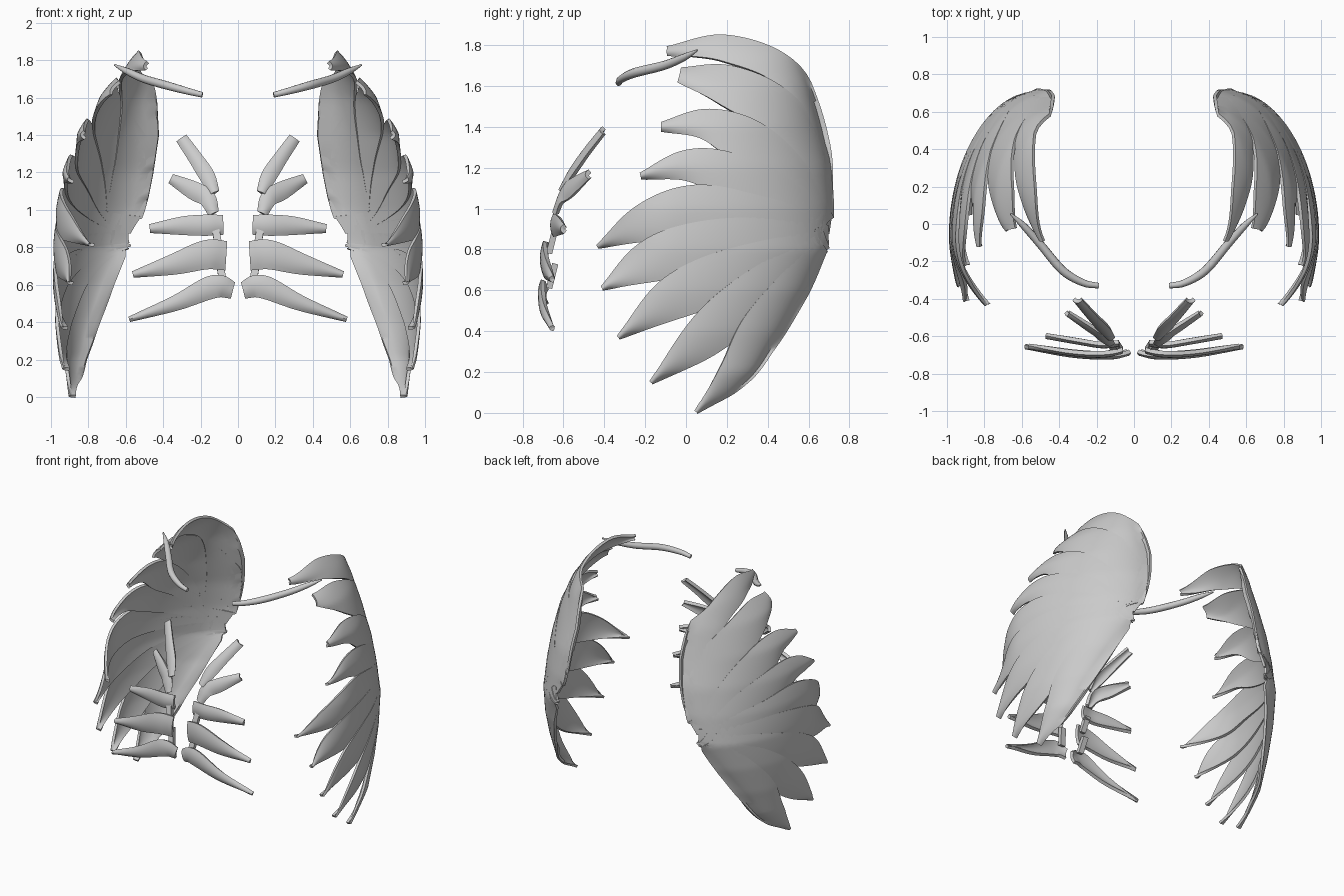
import bpy
from mathutils import Vector

if "Cube" in bpy.data.objects:
    bpy.data.objects.remove(bpy.data.objects["Cube"])


def spline(pts, t):
    """Catmull-Rom through tuples, t in 0..1."""
    n = len(pts) - 1
    i = min(int(t * n), n - 1)
    u = t * n - i
    a, b = Vector(pts[i]), Vector(pts[i + 1])
    p = Vector(pts[i - 1]) if i > 0 else a * 2 - b
    q = Vector(pts[i + 2]) if i + 2 <= n else b * 2 - a
    return 0.5 * (2 * a + (b - p) * u + (2 * p - 5 * a + 4 * b - q) * u * u
                  + (3 * a - p - 3 * b + q) * u ** 3)


def lerp_table(xs, ys, x):
    if x <= xs[0]:
        return ys[0]
    for i in range(len(xs) - 1):
        if x <= xs[i + 1]:
            return ys[i] + (ys[i + 1] - ys[i]) * (x - xs[i]) / (xs[i + 1] - xs[i])
    return ys[-1]


# Shell: back edge (y, x), outermost x and y of the outermost point, by height
Z = [0, .2, .4, .6, .8, 1.0, 1.2, 1.4, 1.6, 1.75, 1.85]
YB = [.12, .33, .47, .59, .69, .71, .695, .65, .60, .54, .46]
XB = [.88, .83, .75, .67, .58, .50, .46, .43, .44, .46, .46]
XO = [.89, .94, .965, .975, .975, .96, .925, .85, .73, .60, .52]
Y0 = [-.05, -.05, -.05, -.05, -.05, -.05, -.05, .03, .1, .2, .2]
K = [.4, .4, .4, .55, 1.3, 1.3, 1.2, 1.0, .8, 1.1, 1.1]


def shell_x(y, z):
    yb, xb, xo, y0, k = (lerp_table(Z, c, z) for c in (YB, XB, XO, Y0, K))
    if y < y0:
        return xo - k * (y0 - y) ** 2
    t = max(0, min(1, (yb - y) / (yb - y0)))
    return xb + (xo - xb) * (1 - (1 - t) ** 2) ** .6


def strip(name, point, nu, nv, thick):
    """Thickened, mirrored grid; point(t, v) with t 0..1 and v -1..1."""
    verts = [point(i / nu, 2 * j / nv - 1) for i in range(nu + 1) for j in range(nv + 1)]
    w = nv + 1
    faces = [(i * w + j, i * w + j + 1, (i + 1) * w + j + 1, (i + 1) * w + j)
             for i in range(nu) for j in range(nv)]
    me = bpy.data.meshes.new(name)
    me.from_pydata(verts, [], faces)
    ob = bpy.data.objects.new(name, me)
    bpy.context.collection.objects.link(ob)
    s = ob.modifiers.new("thickness", 'SOLIDIFY')
    s.thickness, s.offset = thick, 0
    finish(ob)


def finish(ob):
    m = ob.modifiers.new("mirror", 'MIRROR')
    m.use_mirror_merge = False
    bpy.ops.object.select_all(action='DESELECT')
    ob.select_set(True)
    bpy.context.view_layer.objects.active = ob
    bpy.ops.object.convert(target='MESH')
    bpy.ops.object.shade_smooth_by_angle(angle=0.7)


def frame(spine, t):
    d = spline(spine, min(1, t + .01)) - spline(spine, max(0, t - .01))
    return spline(spine, t), d.normalized()


# Side shells: overlapping feather blades fanned from a hub, spines in (y, z)
BLUNT, POINT = (.4, .8, 1, .85, .3), (.4, .8, 1, .8, .03)
feathers = [
    ([(.66, .95), (.635, 1.3), (.50, 1.645), (.2, 1.78), (-.09, 1.77)], .072, (.8, 1, 1, .9, .25)),
    ([(.67, .95), (.6, 1.25), (.44, 1.47), (.2, 1.60), (-.03, 1.65)], .115, BLUNT),
    ([(.68, .93), (.5, 1.17), (.3, 1.32), (.1, 1.41), (-.12, 1.40)], .115, (.4, .8, 1, .65, .15)),
    ([(.68, .92), (.45, 1.07), (.2, 1.17), (0, 1.21), (-.22, 1.16)], .105, (.4, .9, 1, .7, .1)),
    ([(.70, .92), (.35, .97), (.05, 1.0), (-.2, .93), (-.43, .815)], .115, POINT),
    ([(.69, .87), (.3, .86), (0, .8), (-.2, .73), (-.41, .61)], .12, POINT),
    ([(.68, .85), (.35, .74), (.1, .64), (-.1, .54), (-.33, .37)], .12, POINT),
    ([(.66, .83), (.42, .66), (.22, .49), (.05, .34), (-.17, .15)], .115, POINT),
    ([(.65, .82), (.52, .62), (.37, .41), (.25, .21), (.05, .005)], .105, POINT),
]
for n, (spine, hw, prof) in enumerate(feathers):
    def blade(t, v):
        p, d = frame(spine, t)
        w = hw * max(.01, spline([(a, 0) for a in prof], t)[0])
        y, z = p[0] + d[1] * w * v, p[1] - d[0] * w * v
        return (shell_x(y, z) + t * (.014 * (1 - v * v) + .012 * v - .008), y, max(z, 0))
    strip(f"shell_blade_{n + 1}", blade, 36, 10, .018)

# Front ribs: spines in (x, y, z), half widths from the middle outwards
ribs = [
    ([(.125, -.60, 1.09), (.165, -.55, 1.18), (.23, -.48, 1.28), (.30, -.40, 1.38)], (.02, .037, .032, .026)),
    ([(.13, -.63, .98), (.165, -.60, 1.06), (.24, -.55, 1.105), (.355, -.47, 1.165)], (.022, .042, .044, .02)),
    ([(.08, -.63, .92), (.17, -.64, .918), (.30, -.62, .915), (.47, -.59, .90)], (.048, .052, .044, .015)),
    ([(.065, -.67, .755), (.17, -.69, .76), (.34, -.68, .71), (.56, -.645, .655)], (.075, .075, .052, .008)),
    ([(.03, -.68, .57), (.13, -.70, .59), (.33, -.69, .503), (.58, -.645, .415)], (.04, .058, .036, .004)),
]
for n, (spine, prof) in enumerate(ribs):
    def rib(t, v):
        p, d = frame(spine, t)
        w = spline([(a, 0) for a in prof], t)[0]
        side = Vector((-d[2], 0, d[0])).normalized()
        return p + side * w * v + Vector((0, -.014 * (1 - v * v), 0))
    strip(f"front_rib_{n + 1}", rib, 16, 6, .022)

# Narrow uprights joining the lower rib roots
for n, (x, z) in enumerate([(.10, .84), (.08, .67)]):
    strip(f"rib_root_{n + 1}",
          lambda t, v: (x + .02 * v + .02 * t, -.67 + .03 * t, z - .06 + .12 * t), 5, 2, .03)

# Collar bones: tapered bent tubes
cu = bpy.data.curves.new("collar_bone", 'CURVE')
cu.dimensions = '3D'
cu.bevel_depth, cu.bevel_resolution, cu.use_fill_caps = .02, 3, True
path = [(.19, -.33, 1.615), (.27, -.315, 1.635), (.38, -.25, 1.665), (.50, -.11, 1.70),
        (.59, -.01, 1.74), (.66, .055, 1.775)]
sp = cu.splines.new('POLY')
sp.points.add(24)
for i, pt in enumerate(sp.points):
    pt.co = (*spline(path, i / 24), 1)
    pt.radius = spline([(.75, 0), (.95, 0), (1.15, 0), (1.1, 0), (.9, 0), (.25, 0)], i / 24)[0]
bone = bpy.data.objects.new("collar_bone", cu)
bpy.context.collection.objects.link(bone)
bpy.ops.object.select_all(action='DESELECT')
bpy.context.view_layer.objects.active = bone
bone.select_set(True)
bpy.ops.object.convert(target='MESH')
finish(bpy.context.view_layer.objects.active)
